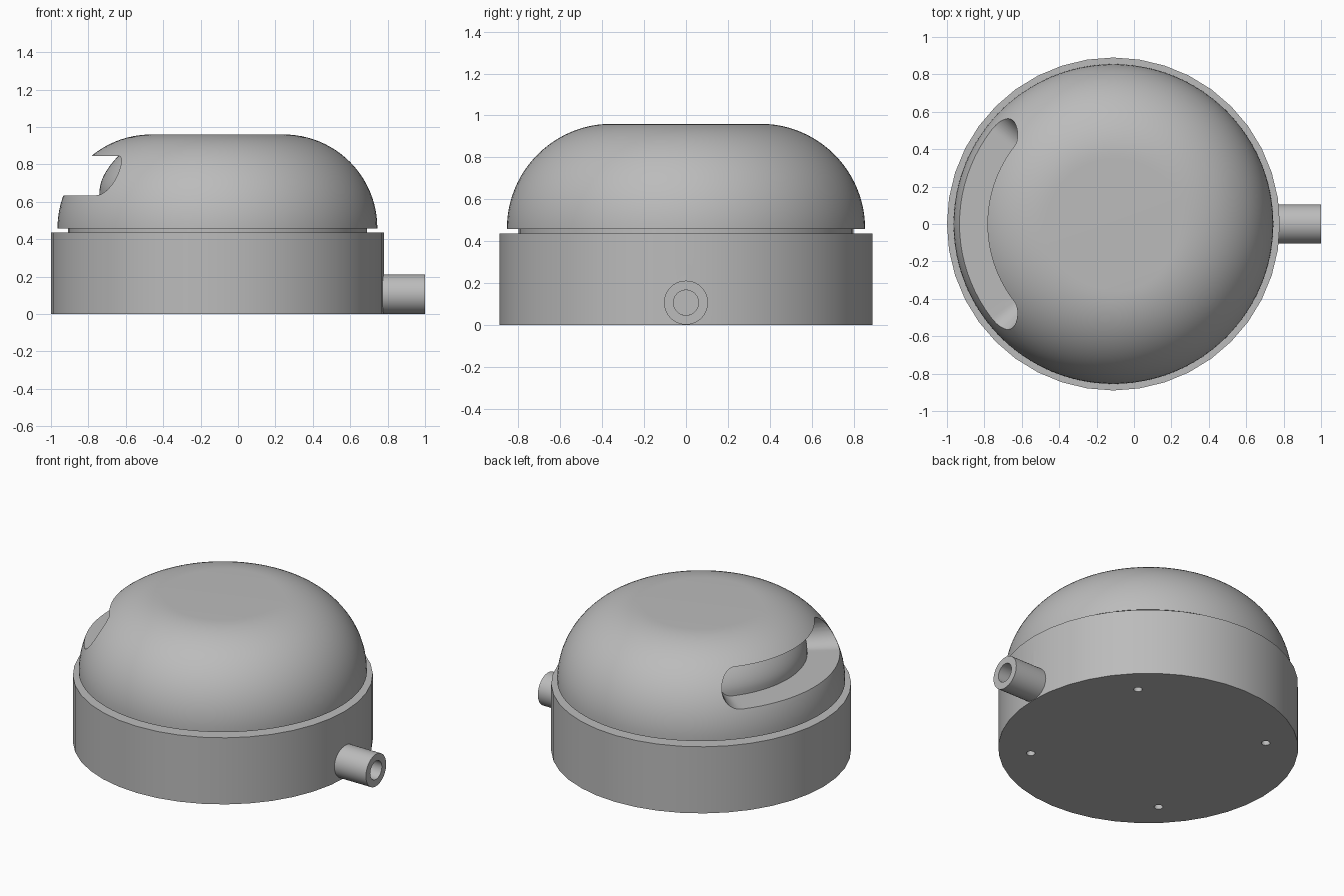
import bpy, bmesh, math
from mathutils import Matrix, Vector

CX = -0.11  # axis of the round body

cube = bpy.data.objects.get("Cube")
if cube:
    bpy.data.objects.remove(cube, do_unlink=True)

grey = bpy.data.materials.new("plain grey")
grey.use_nodes = True
grey.diffuse_color = (0.5, 0.5, 0.5, 1)
grey.node_tree.nodes["Principled BSDF"].inputs["Base Color"].default_value = (0.5, 0.5, 0.5, 1)


def make(name, bm):
    bmesh.ops.recalc_face_normals(bm, faces=bm.faces[:])
    mesh = bpy.data.meshes.new(name)
    bm.to_mesh(mesh)
    bm.free()
    mesh.materials.append(grey)
    ob = bpy.data.objects.new(name, mesh)
    bpy.context.collection.objects.link(ob)
    return ob


def lathe(name, profile, segments, matrix, closed=False):
    """Spin (radius, height) points round z, then place the result."""
    bm = bmesh.new()
    verts = [bm.verts.new((r, 0, z)) for r, z in profile]
    pairs = list(zip(verts, verts[1:])) + ([(verts[-1], verts[0])] if closed else [])
    edges = [bm.edges.new(p) for p in pairs]
    bmesh.ops.spin(bm, geom=verts + edges, axis=(0, 0, 1), cent=(0, 0, 0),
                   angle=math.tau, steps=segments, use_duplicate=False)
    bmesh.ops.remove_doubles(bm, verts=bm.verts[:], dist=1e-5)
    bm.transform(matrix)
    return make(name, bm)


def rod(name, radius, low, high, segments, matrix):
    return lathe(name, [(0, low), (radius, low), (radius, high), (0, high)], segments, matrix)


def activate(ob):
    bpy.ops.object.select_all(action='DESELECT')
    ob.select_set(True)
    bpy.context.view_layer.objects.active = ob


def cut(ob, cutter):
    mod = ob.modifiers.new("cut", 'BOOLEAN')
    mod.operation, mod.solver, mod.object = 'DIFFERENCE', 'EXACT', cutter
    activate(ob)
    bpy.ops.object.modifier_apply(modifier=mod.name)
    bpy.data.objects.remove(cutter, do_unlink=True)


def slot_cutter():
    """Curved slot with round ends, its back wall leaning inward with height."""
    half, mid, reach, start = 0.105, 0.74, 0.77, math.radians(38)
    bm = bmesh.new()
    offsets = [half * math.sin(math.pi / 2 * i / 12) * 0.9999 for i in range(13)]
    tips = [(start + o / reach, math.sqrt(half ** 2 - o ** 2)) for o in offsets]
    columns = [(-a, h) for a, h in reversed(tips)]
    columns += [(start * i / 12, half) for i in range(-11, 12)] + tips
    rings = []
    for angle, h in columns:
        section = []
        for i in range(13):
            z = mid - h + 2 * h * i / 12
            rise = max(0, (z - 0.66) / 0.185)
            section.append((0.63 - 0.1 * rise ** 1.8, z))
        section += [(1, mid + h), (1, mid - h)]
        rings.append([bm.verts.new((CX - r * math.cos(angle), r * math.sin(angle), z))
                      for r, z in section])
    for a, b in zip(rings, rings[1:]):
        for i in range(len(a)):
            j = (i + 1) % len(a)
            bm.faces.new((a[i], a[j], b[j], b[i]))
    bm.faces.new(rings[0])
    bm.faces.new(rings[-1])
    return make("slot_cutter", bm)


body = Matrix.Translation((CX, 0, 0))
sideways = Matrix.Translation((0, 0, 0.106)) @ Matrix.Rotation(math.pi / 2, 4, 'Y')

# Drum base with a narrow neck
base = lathe("base", [(0, 0), (0.89, 0), (0.89, 0.436), (0.8, 0.436), (0.8, 0.47), (0, 0.47)],
             40, body)
cut(base, rod("bore", 0.06, 0.5, 1.1, 32, sideways))
for k in range(4):
    spot = Vector((CX, 0, 0)) + Matrix.Rotation(math.radians(45 + 90 * k), 3, 'Z') @ Vector((0.7, 0, 0))
    cut(base, rod("screw_hole", 0.026, -0.1, 0.12, 20, Matrix.Translation(spot)))

# Domed cap with a flat top
arc = [(0.355 + 0.5 * math.cos(t), 0.46 + 0.5 * math.sin(t))
       for t in (math.pi / 2 * i / 24 for i in range(25))]
dome = lathe("dome_cap", [(0, 0.457)] + [(0.855, 0.457)] + arc + [(0, 0.96)], 96, body)
cut(dome, slot_cutter())

# Side cable tube
tube = lathe("cable_tube", [(0.06, 0.7), (0.105, 0.7), (0.105, 1), (0.06, 1)], 40, sideways, True)

for ob in (base, dome, tube):
    activate(ob)
    bpy.ops.object.shade_smooth_by_angle(angle=math.radians(30))
